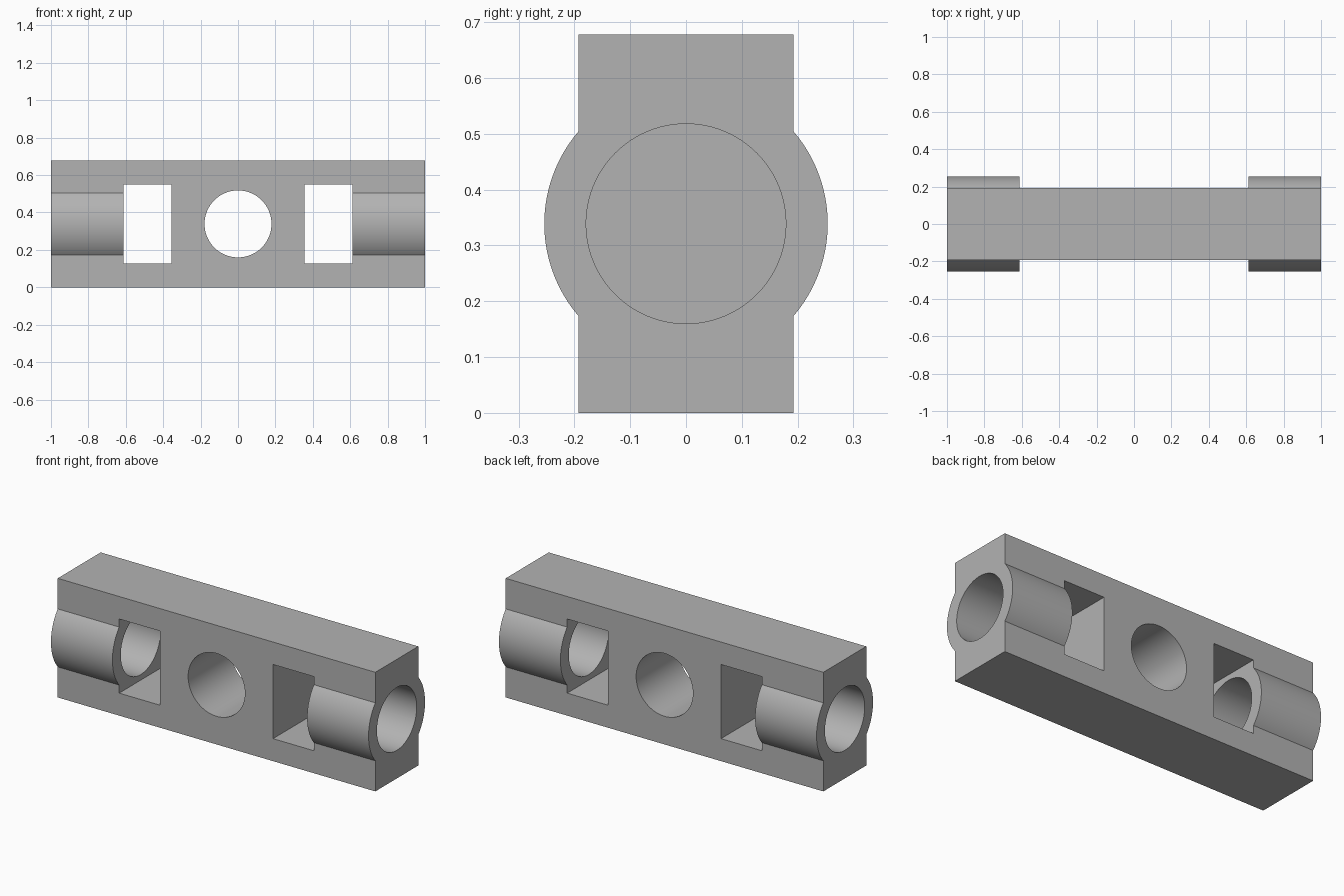
import bpy
import math

if "Cube" in bpy.data.objects:
    bpy.data.objects.remove(bpy.data.objects["Cube"], do_unlink=True)

LENGTH, DEPTH, HEIGHT = 2.0, 0.386, 0.678
MID = HEIGHT / 2
BARREL_R, BORE_R = 0.254, 0.179
SLOT_IN, SLOT_OUT = 0.356, 0.613
SLOT_HEIGHT = 0.422

grey = bpy.data.materials.new("plain grey")
grey.use_nodes = True
GREY = (0.45, 0.45, 0.45, 1)
grey.diffuse_color = GREY
grey.node_tree.nodes["Principled BSDF"].inputs["Base Color"].default_value = GREY


def box(name, size, x=0):
    bpy.ops.mesh.primitive_cube_add(size=1, location=(x, 0, MID))
    ob = bpy.context.object
    ob.name = name
    ob.scale = size
    bpy.ops.object.transform_apply(location=True, rotation=True, scale=True)
    ob.data.materials.append(grey)
    return ob


def cylinder(name, radius, start, end, axis="X"):
    mid = (start + end) / 2
    along_x = axis == "X"
    bpy.ops.mesh.primitive_cylinder_add(
        vertices=96, radius=radius, depth=abs(end - start),
        location=(mid if along_x else 0, 0 if along_x else mid, MID),
        rotation=(0, math.pi / 2, 0) if along_x else (math.pi / 2, 0, 0))
    ob = bpy.context.object
    ob.name = name
    bpy.ops.object.transform_apply(location=True, rotation=True, scale=True)
    ob.data.materials.append(grey)
    return ob


def combine(body, tool, operation):
    mod = body.modifiers.new(tool.name, "BOOLEAN")
    mod.operation = operation
    mod.solver = "EXACT"
    mod.object = tool
    bpy.context.view_layer.objects.active = body
    bpy.ops.object.modifier_apply(modifier=mod.name)
    bpy.data.objects.remove(tool, do_unlink=True)


# Main bar
body = box("bearing_block", (LENGTH, DEPTH, HEIGHT))

# Round barrel, bore and rectangular slot at each end
for side in (-1, 1):
    barrel = cylinder("barrel", BARREL_R, side * SLOT_OUT, side * LENGTH / 2)
    combine(body, barrel, "UNION")
    slot = box("slot", (SLOT_OUT - SLOT_IN, 1, SLOT_HEIGHT),
               side * (SLOT_IN + SLOT_OUT) / 2)
    combine(body, slot, "DIFFERENCE")
    bore = cylinder("bore", BORE_R, side * (SLOT_IN + SLOT_OUT) / 2, side * 1.1)
    combine(body, bore, "DIFFERENCE")

# Cross hole through the middle
combine(body, cylinder("cross_hole", BORE_R, -0.5, 0.5, "Y"), "DIFFERENCE")

bpy.ops.object.select_all(action="DESELECT")
body.select_set(True)
bpy.context.view_layer.objects.active = body
bpy.ops.object.shade_smooth_by_angle(angle=math.radians(20))
